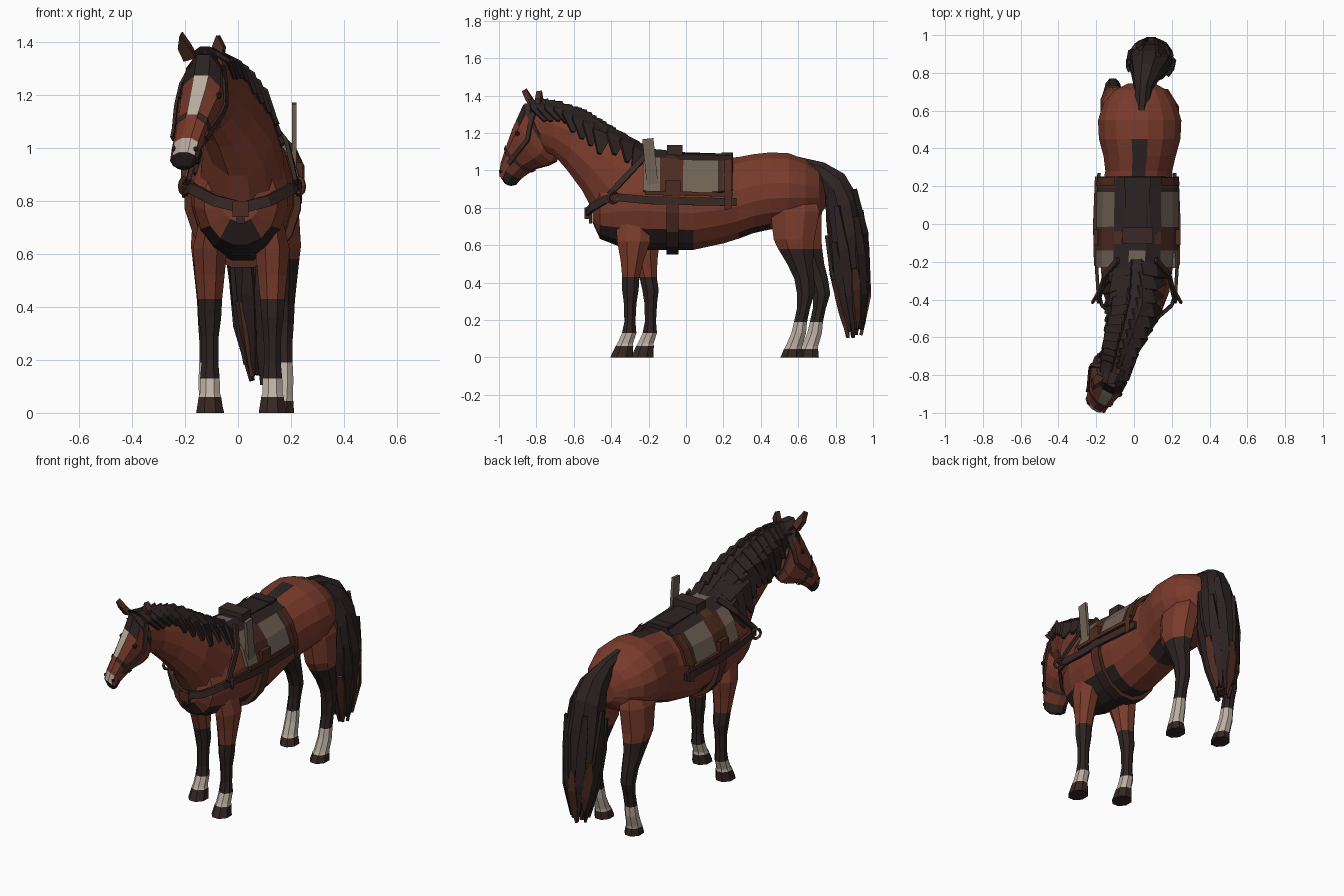
import bpy, bmesh, math, random
from mathutils import Vector as V

if "Cube" in bpy.data.objects:
    bpy.data.objects.remove(bpy.data.objects["Cube"])
random.seed(4)

# Colours
MATS = {}
for nm, c in dict(chestnut=(0.19, 0.043, 0.024), mane_black=(0.026, 0.016, 0.016),
                  sock_white=(0.50, 0.43, 0.36), panel_tan=(0.165, 0.125, 0.095),
                  leather_brown=(0.075, 0.024, 0.014), dark_strap=(0.04, 0.022, 0.018),
                  hoof_dark=(0.035, 0.02, 0.016)).items():
    m = bpy.data.materials.new(nm)
    m.diffuse_color = (*c, 1)
    m.use_nodes = True
    m.node_tree.nodes["Principled BSDF"].inputs["Base Color"].default_value = m.diffuse_color
    MATS[nm] = m
ORDER = list(MATS)


def finish(name, bm):
    bmesh.ops.recalc_face_normals(bm, faces=bm.faces[:])
    me = bpy.data.meshes.new(name)
    bm.to_mesh(me)
    bm.free()
    for nm in ORDER:
        me.materials.append(MATS[nm])
    ob = bpy.data.objects.new(name, me)
    bpy.context.collection.objects.link(ob)
    return ob


# A ring is (top y, top z, bottom y, bottom z, half width, centre x)
def centre(r):
    return V((r[5], (r[0] + r[2]) / 2, (r[1] + r[3]) / 2))


def pt(r, ang, yaw=0, grow=0):
    a = V((0, (r[0] - r[2]) / 2, (r[1] - r[3]) / 2))
    a += a.normalized() * grow
    side = V((math.cos(yaw), -math.sin(yaw), 0)) * (r[4] + grow)
    return centre(r) + a * math.cos(ang) + side * math.sin(ang)


def sample(table, t):
    i = max(0, min(len(table) - 2, int(t)))
    return tuple(a + (b - a) * (t - i) for a, b in zip(table[i], table[i + 1]))


def loft(name, rings, rule, n=10, yaw=0, grow=0):
    bm = bmesh.new()
    st = 2 * math.pi / n
    vs = [[bm.verts.new(pt(r, (k - .5) * st, yaw, grow)) for k in range(n)] for r in rings]
    todo = [(vs[0], -1, 0), (vs[-1], -1, len(rings) - 2)]
    for i in range(len(rings) - 1):
        for k in range(n):
            j = (k + 1) % n
            todo.append(((vs[i][k], vs[i][j], vs[i + 1][j], vs[i + 1][k]), min(k, n - k), i))
    for quad, k, i in todo:
        c = sum((v.co for v in quad), V()) / len(quad)
        mat = rule(c, k, i) if callable(rule) else rule
        if mat:
            bm.faces.new(quad).material_index = ORDER.index(mat)
    return finish(name, bm)


def strap(name, pts, widths, mat, out, th=.012):
    bm = bmesh.new()
    pts = [V(p) for p in pts]
    rows = []
    for i, p in enumerate(pts):
        tan = (pts[min(i + 1, len(pts) - 1)] - pts[max(i - 1, 0)]).normalized()
        o = out(p)
        o = (o - tan * o.dot(tan)).normalized()
        w = tan.cross(o) * (widths[i] if isinstance(widths, (list, tuple)) else widths) / 2
        h = o * th / 2
        rows.append([bm.verts.new(p + q) for q in (w + h, -w + h, -w - h, w - h)])
    fs = [rows[0], rows[-1]]
    for a, b in zip(rows, rows[1:]):
        fs += [(a[k], a[(k + 1) % 4], b[(k + 1) % 4], b[k]) for k in range(4)]
    for f in fs:
        bm.faces.new(f).material_index = ORDER.index(mat)
    return finish(name, bm)


def box(name, loc, size, mat, rot=(0, 0, 0)):
    bpy.ops.mesh.primitive_cube_add(size=1, location=loc, rotation=rot)
    ob = bpy.context.object
    ob.name, ob.scale = name, size
    ob.data.materials.append(MATS[mat])


# Body: y, bottom z, top z, half width, centre x
BODY = [(y, t, y, b, w, x) for y, b, t, w, x in (
    (-.50, .72, .86, .07, .01), (-.46, .63, .97, .14, .01), (-.36, .59, 1.06, .18, .01),
    (-.22, .57, 1.10, .195, .015), (.04, .57, 1.07, .2, .02), (.2, .605, 1.07, .192, .02),
    (.28, .63, 1.075, .18, .025), (.36, .66, 1.09, .195, .03), (.45, .68, 1.10, .22, .03),
    (.55, .69, 1.095, .225, .03), (.64, .71, 1.06, .195, .03), (.71, .75, 1.01, .14, .035),
    (.745, .80, .93, .07, .04))]


def body_at(y):
    i = next(i for i in range(len(BODY) - 1) if BODY[i + 1][0] >= y)
    return sample(BODY, i + (y - BODY[i][0]) / (BODY[i + 1][0] - BODY[i][0]))


def body_rule(c, k, i):
    if k == 0 and -.3 < c.y < .45 or k > 5 and c.y < 0 and c.z < .69 or k > 6 and .3 < c.y < .45:
        return 'mane_black'
    return 'chestnut'


loft('body', BODY, body_rule, 16)

# Neck
NECK = [(-.22, 1.12, -.46, .70, .165, .015), (-.42, 1.23, -.56, .89, .135, 0),
        (-.58, 1.32, -.64, 1.0, .105, -.045), (-.72, 1.355, -.70, 1.07, .085, -.085),
        (-.82, 1.365, -.76, 1.1, .07, -.11)]
loft('neck', NECK, 'chestnut', 12)

# Head, turned to one side
YAW = math.radians(28)
HEAD = [(-.72, 1.36, -.69, 1.12, .065, -.09), (-.86, 1.36, -.69, 1.07, .09, -.13),
        (-.895, 1.28, -.70, 1.04, .1, -.138), (-.918, 1.23, -.74, 1.02, .094, -.148),
        (-.955, 1.13, -.82, 1.0, .073, -.172), (-.985, 1.04, -.885, .955, .062, -.195),
        (-.992, .985, -.915, .92, .058, -.205), (-.965, .935, -.935, .917, .03, -.205)]


def head_rule(c, k, i):
    if i == 6 or i == 5 and k > 2 or i < 2 and 0 <= k < 2:
        return 'mane_black'
    return 'sock_white' if k == 0 and i != 4 or k == 1 and i == 5 else 'chestnut'


loft('head', HEAD, head_rule, 10, YAW)
for s in (1, -1):
    # Ears, eyes and nostrils
    b = V((-.13 + s * .05, -.80 + s * .015, 1.34))
    tip = V((-.075, -.785, 1.425)) if s > 0 else V((-.215, -.865, 1.43))
    mid = b.lerp(tip, .5) + V((s * .006, 0, 0))
    strap('ear', [b, mid, tip], [.05, .045, .004], 'leather_brown', lambda p: V((-.4, -1, 0)), .03)
    for nm, t, ang, r in (('eye', 2.6, 1.0, .016), ('nostril', 5.5, .95, .012)):
        bpy.ops.mesh.primitive_ico_sphere_add(subdivisions=1, radius=r,
                                              location=pt(sample(HEAD, t), s * ang, YAW, -.004))
        bpy.context.object.name = nm
        bpy.context.object.data.materials.append(MATS['mane_black'])
    # Bridle cheek strap
    strap('bridle_cheek', [pt(sample(HEAD, t), s * a, YAW, .004) for t, a in
                           ((.6, .9), (1, 1.4), (2, 1.55), (3, 1.55), (4, 1.55), (4.5, 1.5))],
          .024, 'dark_strap', lambda p: V((s * .88, -s * .47, 0)))
loft('bridle_noseband', [sample(HEAD, 3.95), sample(HEAD, 4.2)],
     lambda c, k, i: 'dark_strap' if k > 0 else None, 10, YAW, .007)
loft('bridle_crown', [sample(HEAD, .75), sample(HEAD, .95)], 'dark_strap', 10, YAW, .005)

# Mane cap and hanging locks
loft('mane', [(-.17, 1.11, -.2, 1.05, .05, .02), (-.28, 1.165, -.34, 1.04, .095, .01),
              (-.42, 1.25, -.47, 1.09, .112, 0), (-.58, 1.335, -.6, 1.18, .09, -.045),
              (-.72, 1.37, -.715, 1.23, .076, -.085), (-.85, 1.385, -.80, 1.31, .05, -.125)],
     'mane_black', 8)
for s, reach, count in ((-1, 1.75, 12), (1, 1.2, 11)):
    for i in range(count):
        t = .05 + 3.6 * i / (count - 1)
        end = reach * random.uniform(.85, 1.15)
        pts = [pt(sample(NECK, max(0, t - d)), s * a, 0, g) for d, a, g in
               ((0, .15, .009), (.05, end * .55, .014), (.2, end, .01))]
        strap('mane_lock', pts, [.10, .11, .02], 'mane_black',
              lambda p: p - centre(sample(NECK, t)), .016)

# Tail and loose strands
TAIL = [(.60, 1.075, .64, .98, .04, .04), (.74, 1.045, .70, .93, .05, .05),
        (.85, .985, .745, .84, .085, .07), (.92, .87, .75, .72, .11, .085),
        (.955, .7, .765, .56, .12, .09), (.97, .5, .79, .42, .105, .09),
        (.975, .3, .83, .28, .08, .09), (.93, .15, .87, .14, .03, .09)]
loft('tail', TAIL, lambda c, k, i: 'leather_brown' if i == 6 and k % 2 else 'mane_black', 9)
for i in range(14):
    a = i * 2 * math.pi / 14
    brown = i % 3 == 0
    t0, t1 = random.uniform(4.9, 5.3) if brown else random.uniform(2.6, 4), random.uniform(6.4, 7.1)
    pts = [pt(sample(TAIL, t0 + (t1 - t0) * f), a, 0, .006) for f in (0, .35, .7, 1)]
    pts[-1].z -= .03
    strap('tail_strand', pts, [.03, .055, .05, .012], 'leather_brown' if brown else 'mane_black',
          lambda p: V((p.x - .09, p.y - .87, 0)), .018)

# Legs: height, front y, back y, half width, sideways drift of the upper leg
FRONT = [(.82, -.39, -.18, .04, -.02), (.62, -.375, -.185, .07, 0), (.52, -.355, -.22, .06, 0),
         (.43, -.345, -.245, .05, 0), (.36, -.345, -.25, .046, 0), (.29, -.335, -.262, .036, 0),
         (.19, -.332, -.268, .034, 0), (.13, -.345, -.262, .04, 0), (.075, -.37, -.28, .041, 0),
         (.06, -.38, -.278, .046, 0), (0, -.41, -.28, .056, 0)]
HIND = [(.96, .52, .66, .03, -.06), (.78, .44, .725, .088, -.025), (.63, .46, .695, .082, -.01),
        (.58, .485, .69, .07, -.005), (.5, .535, .685, .055, 0), (.42, .575, .69, .046, 0),
        (.34, .59, .69, .042, 0), (.26, .59, .665, .036, 0), (.19, .575, .65, .037, 0),
        (.13, .56, .645, .04, 0), (.06, .53, .625, .043, -.004), (.045, .52, .625, .046, -.006),
        (0, .50, .63, .054, -.01)]


def leg(name, table, cx, s, shift, dark, sock):
    rings = []
    for z, f, b, w, d in table:
        y = shift * min(1, max(0, (.85 - z) / .5))
        rings.append((f + y, z, b + y, z, w, cx + s * d))

    def rule(c, k, i):
        return ('hoof_dark' if c.z < table[-2][0] else 'sock_white' if c.z < sock else
                'mane_black' if c.z < dark else 'chestnut')
    loft(name, rings, rule, 8)


for s, nm in ((1, 'right'), (-1, 'left')):
    leg('front_leg_' + nm, FRONT, .012 + s * .118, s, 0 if s > 0 else .11, .44, .13)
    leg('hind_leg_' + nm, HIND, .03 + s * .142, s, 0 if s > 0 else .085, .58, .19)

# Saddle pad with tan side panels
CUTS = (-.23, -.14, -.11, -.03, -.015, .17, .19, .25)


def pad_rule(c, k, i):
    if k < 0 or k > 3:
        return None
    if k < 2:
        return 'panel_tan' if i == 0 and k == 0 else 'mane_black'
    return 'panel_tan' if i in (0, 4) else 'dark_strap' if i == 5 else 'leather_brown'


pad = loft('saddle_pad', [body_at(y) for y in CUTS], pad_rule, 16, 0, .016)
pad.modifiers.new('thickness', 'SOLIDIFY').thickness = .02
pad.modifiers['thickness'].offset = 0
loft('girth', [body_at(-.105), body_at(-.04)],
     lambda c, k, i: 'mane_black' if k > 5 else 'leather_brown', 16, 0, .026)
loft('rear_band', [body_at(.205), body_at(.245)],
     lambda c, k, i: 'leather_brown' if 1 < k < 5 else None, 16, 0, .034)
box('pommel', (.02, -.06, 1.105), (.16, .085, .06), 'dark_strap')
box('cantle', (.02, .22, 1.07), (.14, .06, .05), 'mane_black')
box('seat', (.02, .09, 1.075), (.13, .24, .03), 'mane_black')
box('upright_board', (.212, -.19, 1.03), (.018, .06, .28), 'panel_tan', (.1, 0, 0))


# Harness straps, rings and buckles
def out(p):
    return V((p.x - .015, p.y - max(-.33, min(.4, p.y)), .001))


for s in (1, -1):
    X = lambda x: .015 + s * x
    strap('breast_strap', [(X(.20), .27, .83), (X(.218), 0, .835), (X(.215), -.2, .84),
                           (X(.205), -.36, .855), (X(.185), -.43, .845), (X(.1), -.505, .80),
                           (X(0), -.53, .775)], .042, 'dark_strap', out, .018)
    strap('shoulder_strap', [(X(.1), -.19, 1.11), (X(.17), -.27, 1.02), (X(.205), -.41, .87)],
          .03, 'dark_strap', lambda p: V((s, 0, .4)), .016)
    strap('pad_lower_strap', [(X(.212), .25, .87), (X(.222), 0, .875), (X(.217), -.22, .88)],
          .022, 'leather_brown', out, .02)
    bpy.ops.mesh.primitive_torus_add(location=(X(.22), -.39, .855), major_radius=.03,
                                     minor_radius=.009, major_segments=8, minor_segments=4,
                                     rotation=(0, math.pi / 2, s * .5))
    bpy.context.object.name = 'harness_ring'
    bpy.context.object.data.materials.append(MATS['leather_brown'])
    box('girth_buckle', (X(.218), -.07, .91), (.025, .08, .07), 'leather_brown')
box('breast_buckle', (.01, -.53, .77), (.06, .025, .06), 'leather_brown')
box('breast_strap_end', (.01, -.51, .745), (.03, .015, .06), 'dark_strap')
